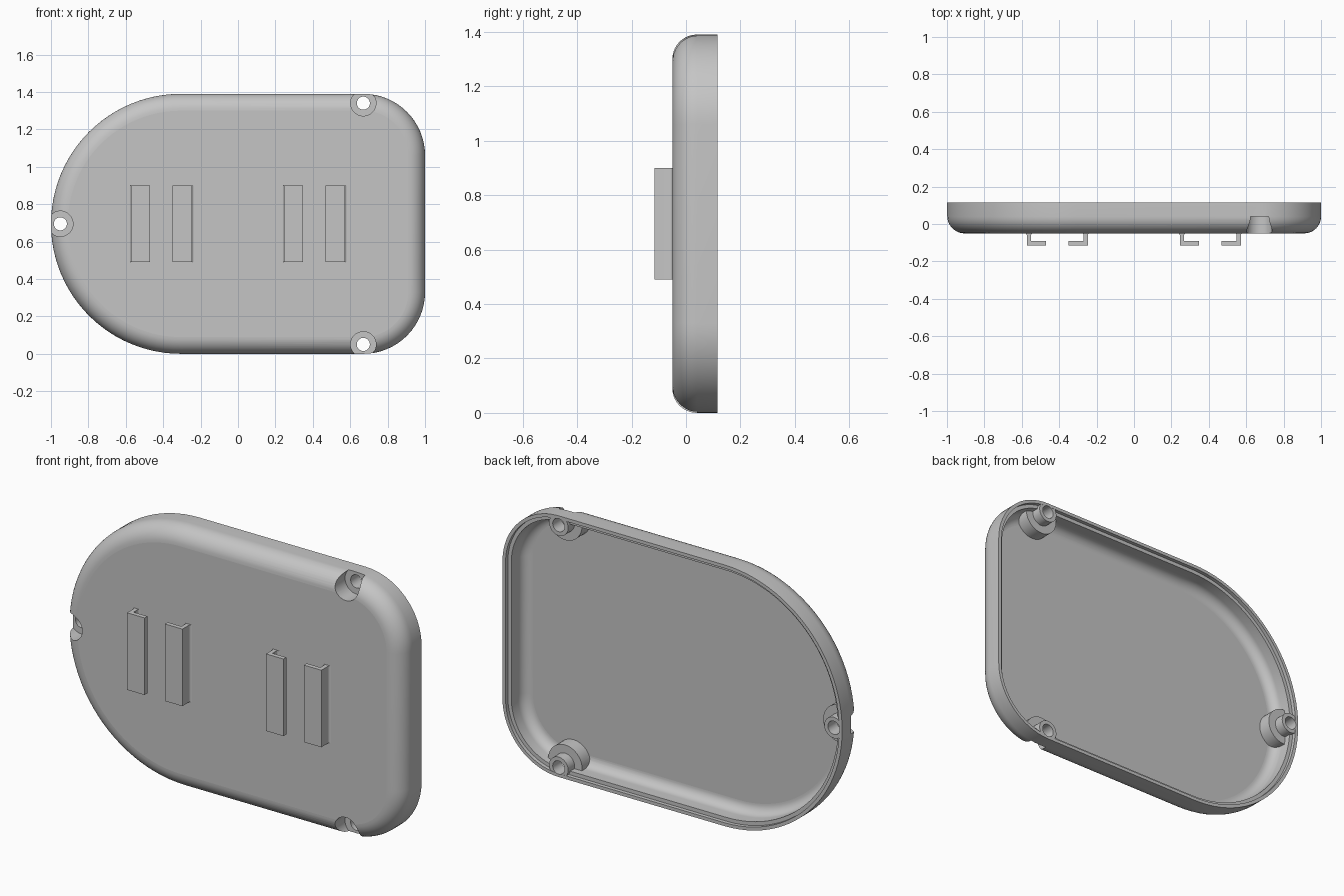
import bpy, bmesh
from math import pi, sin, cos

if "Cube" in bpy.data.objects:
    bpy.data.objects.remove(bpy.data.objects["Cube"])

grey = bpy.data.materials.new("plain grey")
grey.use_nodes = True
colour = (0.56, 0.56, 0.56, 1)
grey.diffuse_color = colour
grey.node_tree.nodes["Principled BSDF"].inputs["Base Color"].default_value = colour

FRONT, RIM, HEIGHT = -0.05, 0.115, 1.39
WALL, LIP, FILLET = 0.038, 0.018, 0.09
SCREWS = [(0.67, HEIGHT - 0.05), (0.67, 0.05), (-0.95, HEIGHT / 2)]


def finish(name, bm):
    bmesh.ops.recalc_face_normals(bm, faces=bm.faces)
    mesh = bpy.data.meshes.new(name)
    bm.to_mesh(mesh)
    bm.free()
    mesh.materials.append(grey)
    obj = bpy.data.objects.new(name, mesh)
    bpy.context.collection.objects.link(obj)
    return obj


def outline(inset):
    """Round end on the left, two rounded corners on the right."""
    big, small = HEIGHT / 2, 0.33
    arcs = [(big - 1, big, big, pi / 2, pi, 48),
            (1 - small, small, small, 1.5 * pi, pi / 2, 16),
            (1 - small, HEIGHT - small, small, 0, pi / 2, 16)]
    return [(cx + (r - inset) * cos(a + sweep * i / n),
             cz + (r - inset) * sin(a + sweep * i / n))
            for cx, cz, r, a, sweep, n in arcs for i in range(n + 1)]


def fillet(inset, front):
    """Inset and depth stations, from the side wall round to the flat front."""
    r, n = FILLET - inset, 10
    return [(FILLET - r * cos(pi / 2 * i / n), front + r - r * sin(pi / 2 * i / n))
            for i in range(n + 1)]


def loft(name, stations):
    """Skin outline rings and cap both ends."""
    bm = bmesh.new()
    rings = [[bm.verts.new((x, y, z)) for x, z in outline(d)] for d, y in stations]
    for a, b in zip(rings, rings[1:]):
        for i in range(len(a)):
            j = (i + 1) % len(a)
            bm.faces.new((a[i], a[j], b[j], b[i]))
    bm.faces.new(rings[0])
    bm.faces.new(rings[-1])
    return finish(name, bm)


def turned(name, profile, n=40):
    """Stepped round solid, repeated at every screw position."""
    bm = bmesh.new()
    for cx, cz in SCREWS:
        rings = [[bm.verts.new((cx + r * cos(2 * pi * i / n), y, cz + r * sin(2 * pi * i / n)))
                  for i in range(n)] for r, y in profile]
        for a, b in zip(rings, rings[1:]):
            for i in range(n):
                j = (i + 1) % n
                bm.faces.new((a[i], a[j], b[j], b[i]))
        bm.faces.new(rings[0])
        bm.faces.new(rings[-1])
    return finish(name, bm)


def boolean(obj, other, operation):
    mod = obj.modifiers.new(operation.lower(), "BOOLEAN")
    mod.operation, mod.solver, mod.object = operation, "EXACT", other
    bpy.context.view_layer.objects.active = obj
    bpy.ops.object.modifier_apply(modifier=mod.name)
    bpy.data.objects.remove(other)


def smooth(obj):
    bpy.ops.object.select_all(action="DESELECT")
    obj.select_set(True)
    bpy.context.view_layer.objects.active = obj
    bpy.ops.object.shade_smooth_by_angle(angle=pi / 6)
    for face in obj.data.polygons:  # keep the broad panels flat
        if abs(face.normal.y) > 0.9995:
            face.use_smooth = False


# Hollow cover with a stepped rim
floor = FRONT + WALL
cover = loft("cover_shell",
             fillet(0, FRONT)[::-1] + [(0, RIM), (LIP, RIM), (LIP, RIM - 0.02), (WALL, RIM - 0.02)]
             + fillet(WALL, floor))

# Screw bosses, trimmed to stay inside the outer skin
bosses = turned("screw_bosses", [(0.1, FRONT), (0.1, 0.06), (0.056, 0.06), (0.056, RIM - 0.001)])
envelope = loft("boss_envelope", [(0.01, RIM + 0.1)] + fillet(0.01, FRONT + 0.01))
boolean(bosses, envelope, "INTERSECT")
boolean(cover, bosses, "UNION")

# Counterbored screw holes, open to the outside edge
holes = turned("screw_hole_cutter", [(0.068, -0.3), (0.068, 0.04), (0.035, 0.04), (0.035, 0.3)])
boolean(cover, holes, "DIFFERENCE")
smooth(cover)


# L-shaped strap hooks on the front
def hook(name, x, side):
    leg, reach, tip, plate, root, bottom, top = 0.022, 0.103, -0.115, -0.091, 0.011, 0.49, 0.9
    arc = [(root * (1 - sin(pi / 2 * i / 4)), FRONT - root * (1 - cos(pi / 2 * i / 4)))
           for i in range(5)]
    profile = [(-u, y) for u, y in arc] + [(0, tip), (reach, tip), (reach, plate), (leg, plate)]
    profile += [(leg + u, y) for u, y in arc[::-1]]
    profile += [(leg + root, FRONT + 0.01), (-root, FRONT + 0.01)]
    bm = bmesh.new()
    base = bm.faces.new([bm.verts.new((x + side * u, y, bottom)) for u, y in profile])
    up = bmesh.ops.extrude_face_region(bm, geom=[base])["geom"]
    bmesh.ops.translate(bm, vec=(0, 0, top - bottom),
                        verts=[v for v in up if isinstance(v, bmesh.types.BMVert)])
    smooth(finish(name, bm))


for label, centre in (("right", -0.41), ("left", 0.408)):
    hook(label + "_hook_outer" if centre < 0 else label + "_hook_inner", centre - 0.163, 1)
    hook(label + "_hook_inner" if centre < 0 else label + "_hook_outer", centre + 0.163, -1)
